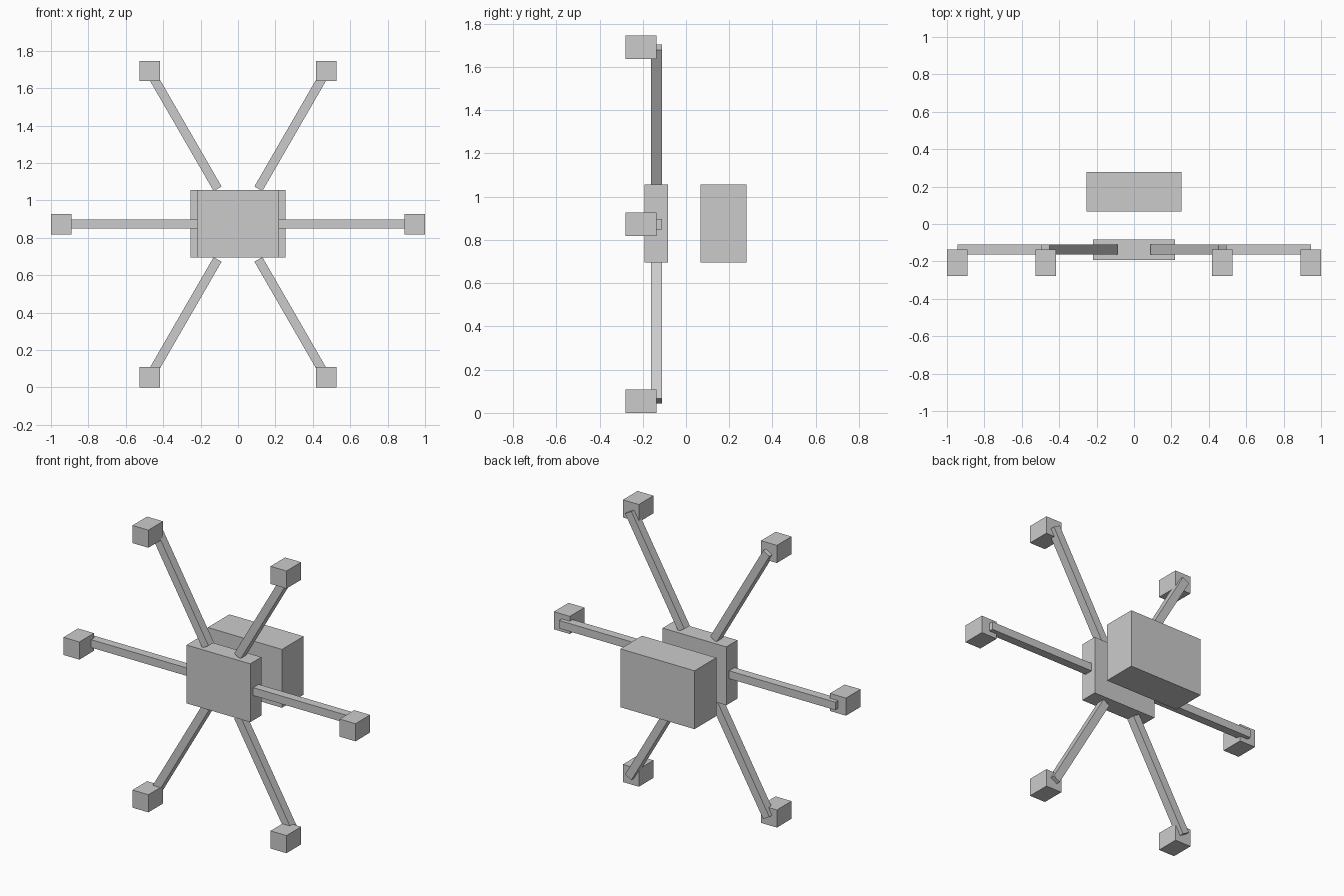
import bpy
from math import radians, sin, cos
from mathutils import Matrix

if "Cube" in bpy.data.objects:
    bpy.data.objects.remove(bpy.data.objects["Cube"])

CZ = 0.873          # hub height
ARM_IN, ARM_OUT = 0.218, 0.945


def box(name, loc, size, tilt=0.0):
    """Box of full size `size`, turned by `tilt` in the xz plane."""
    bpy.ops.mesh.primitive_cube_add(size=1)
    ob = bpy.context.object
    ob.name = name
    ob.data.transform(Matrix.Diagonal((*size, 1)))
    ob.location = loc
    ob.rotation_euler = (0, -tilt, 0)
    return ob


# Central hub and separate rear block
box("hub", (0, -0.137, CZ + 0.002), (0.436, 0.109, 0.361))
box("rear_block", (0, 0.173, CZ + 0.002), (0.508, 0.212, 0.361))

# Six radial arms, each with an upright end block on its front
for i in range(6):
    a = radians(60 * i)
    mid = (ARM_IN + ARM_OUT) / 2
    box(f"arm_{i + 1}", (mid * cos(a), -0.1365, CZ + mid * sin(a)),
        (ARM_OUT - ARM_IN, 0.053, 0.049), a)
    box(f"end_block_{i + 1}",
        (ARM_OUT * cos(a), -0.2075, CZ + ARM_OUT * sin(a)),
        (0.109, 0.143, 0.109))
